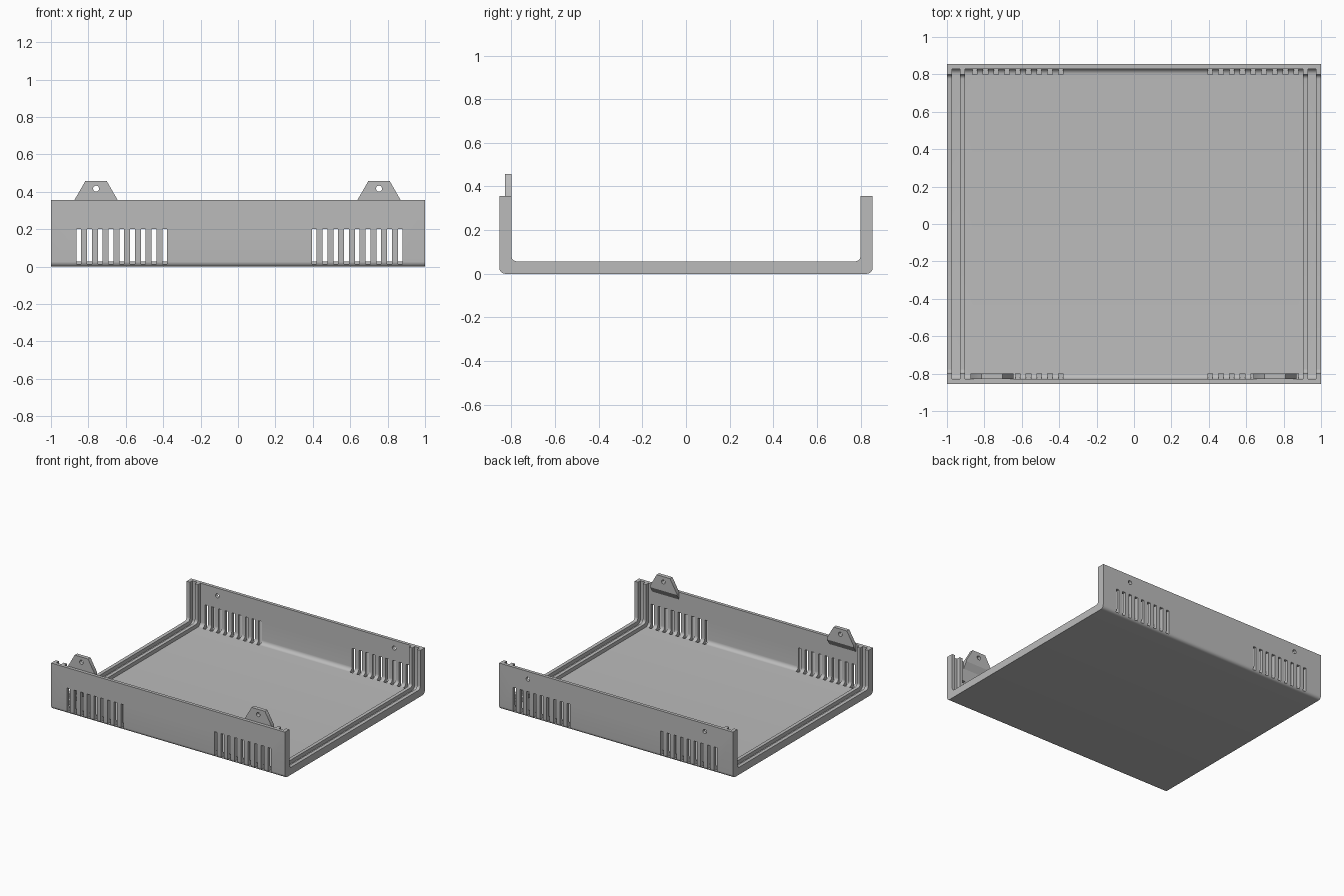
import bpy, bmesh, math

if "Cube" in bpy.data.objects:
    bpy.data.objects.remove(bpy.data.objects["Cube"])

H = 0.357                                   # wall height
grey = bpy.data.materials.new("plain grey")
grey.diffuse_color = (0.5, 0.5, 0.5, 1)
grey.use_nodes = True
grey.node_tree.nodes["Principled BSDF"].inputs["Base Color"].default_value = grey.diffuse_color


def add_object(name, bm):
    bmesh.ops.recalc_face_normals(bm, faces=bm.faces)
    me = bpy.data.meshes.new(name)
    bm.to_mesh(me)
    bm.free()
    me.materials.append(grey)
    ob = bpy.data.objects.new(name, me)
    bpy.context.collection.objects.link(ob)
    return ob


def u_path(half, floor, r, n=8):
    """Open U path in (y, z) with rounded lower corners."""
    right = [(half, H)]
    for i in range(n + 1):
        a = -math.pi / 2 * i / n
        right.append((half - r + r * math.cos(a), floor + r + r * math.sin(a)))
    return right + [(-y, z) for y, z in reversed(right)]


def u_channel(name, outer, inner, x0, x1):
    """Sweep the band between two U paths along x."""
    bm = bmesh.new()
    rows = [[bm.verts.new((x, y, z)) for y, z in path]
            for x in (x0, x1) for path in (outer, inner)]
    o0, i0, o1, i1 = rows
    for k in range(len(outer) - 1):
        for a, b in ((o0, o1), (i0, i1), (o0, i0), (o1, i1)):
            bm.faces.new((a[k], a[k + 1], b[k + 1], b[k]))
    for k in (0, -1):
        bm.faces.new((o0[k], o1[k], i1[k], i0[k]))
    return add_object(name, bm)


def prism(bm, front, back):
    """Join two matching outlines into a solid."""
    f = [bm.verts.new(p) for p in front]
    b = [bm.verts.new(p) for p in back]
    bm.faces.new(f)
    bm.faces.new(b)
    for k in range(len(f)):
        j = (k + 1) % len(f)
        bm.faces.new((f[k], f[j], b[j], b[k]))


def add_box(bm, x0, x1, y0, y1, z0, z1):
    prism(bm, [(x0, y0, z0), (x1, y0, z0), (x1, y0, z1), (x0, y0, z1)],
          [(x0, y1, z0), (x1, y1, z0), (x1, y1, z1), (x0, y1, z1)])


def add_pin(bm, x, z, y0, y1, r=0.016, n=20):
    ring = [(x + r * math.cos(2 * math.pi * k / n), z + r * math.sin(2 * math.pi * k / n))
            for k in range(n)]
    prism(bm, [(px, y0, pz) for px, pz in ring], [(px, y1, pz) for px, pz in ring])


def cut(ob, bm):
    cutter = add_object("cutter", bm)
    cutter.hide_render = True
    mod = ob.modifiers.new("cut", 'BOOLEAN')
    mod.operation, mod.solver, mod.object = 'DIFFERENCE', 'EXACT', cutter
    bpy.context.view_layer.objects.active = ob
    bpy.ops.object.modifier_apply(modifier=mod.name)
    bpy.data.objects.remove(cutter)


def smooth(ob):
    bpy.ops.object.select_all(action='DESELECT')
    ob.select_set(True)
    bpy.context.view_layer.objects.active = ob
    bpy.ops.object.shade_smooth_by_angle(angle=math.radians(30))


outer = u_path(0.855, 0.0, 0.027)
middle = u_path(0.83, 0.028, 0.03)
inner = u_path(0.80, 0.057, 0.025)

# Thin U-shaped tray
tray = u_channel("tray_shell", outer, middle, -1, 1)

# Vent slots in both walls, screw holes in the back wall
bm = bmesh.new()
for first in (-0.851, 0.408):
    for k in range(9):
        x = first + k * 0.0574
        add_box(bm, x - 0.0125, x + 0.0125, 0.80, 0.90, 0.013, 0.2)
        add_box(bm, x - 0.0125, x + 0.0125, -0.90, -0.80, 0.013, 0.2)
for x in (-0.758, 0.754):
    add_pin(bm, x, 0.297, 0.80, 0.90)
cut(tray, bm)
smooth(tray)

# Paired ribs at each open end, leaving a panel groove between them
for side, s in (("left", -1), ("right", 1)):
    for part, a, b in (("outer", 0.972, 1.0), ("inner", 0.903, 0.93)):
        smooth(u_channel(f"{side}_{part}_rib", middle, inner, s * a, s * b))

# Screw tabs on the inside of the front wall, with a sloped underside
for side, cx in (("left", -0.759), ("right", 0.754)):
    def outline(y, bottom):
        pts = [(-0.115, bottom), (0.115, bottom), (0.115, H), (0.057, 0.458),
               (-0.057, 0.458), (-0.115, H)]
        return [(cx + x, y, z) for x, z in pts]
    bm = bmesh.new()
    prism(bm, outline(-0.83, 0.30), outline(-0.80, 0.347))
    tab = add_object(f"{side}_screw_tab", bm)
    bm = bmesh.new()
    add_pin(bm, cx, 0.417, -0.9, -0.7)
    cut(tab, bm)
    smooth(tab)
